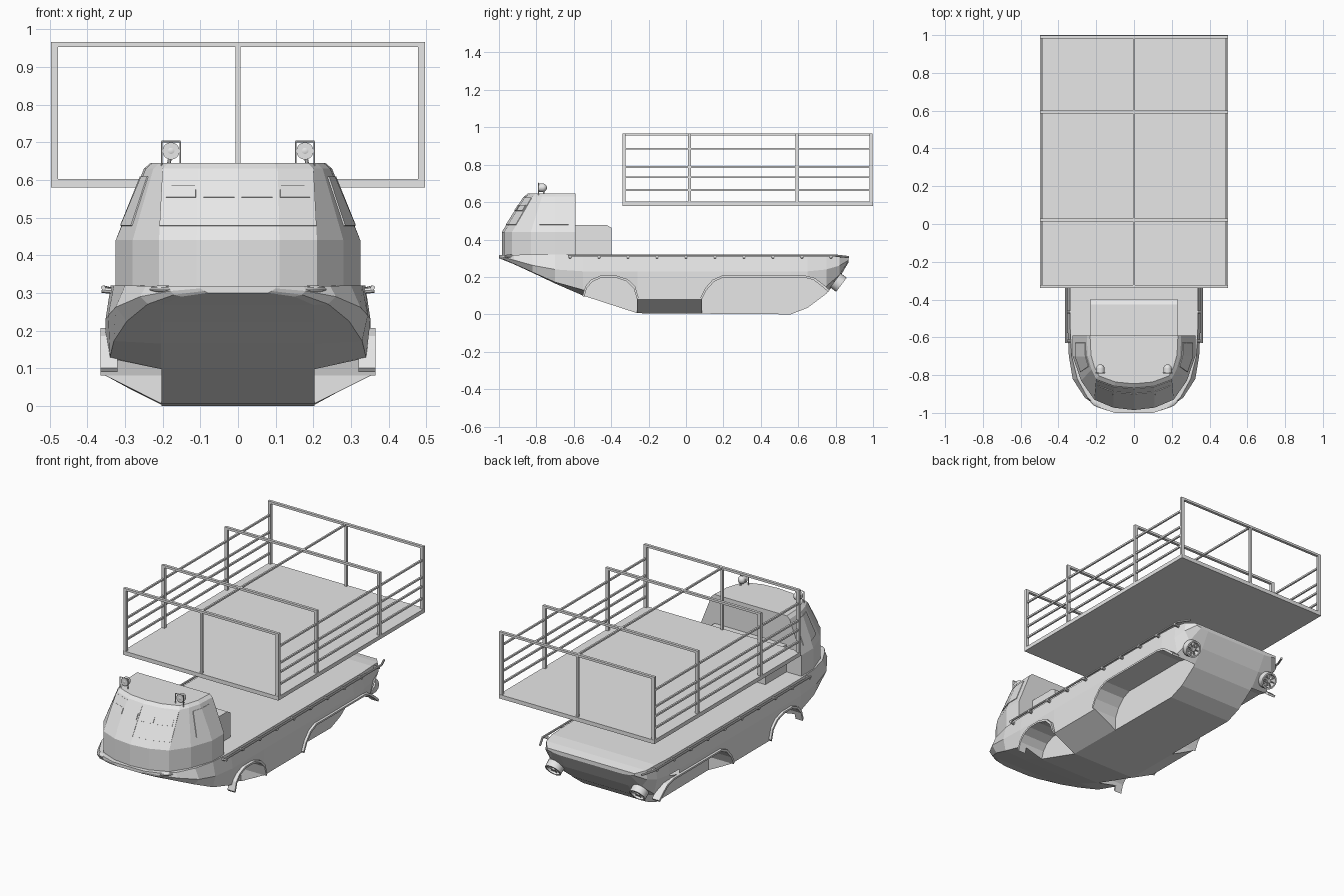
import bpy, bmesh, math
from mathutils import Vector, Matrix

if "Cube" in bpy.data.objects:
    bpy.data.objects.remove(bpy.data.objects["Cube"])

grey = bpy.data.materials.new("plain_grey")
grey.diffuse_color = (0.8, 0.8, 0.8, 1)
grey.use_nodes = True
grey.node_tree.nodes["Principled BSDF"].inputs["Base Color"].default_value = grey.diffuse_color


def finish(name, bm, smooth=False):
    bmesh.ops.recalc_face_normals(bm, faces=bm.faces)
    me = bpy.data.meshes.new(name)
    bm.to_mesh(me)
    bm.free()
    me.materials.append(grey)
    ob = bpy.data.objects.new(name, me)
    bpy.context.collection.objects.link(ob)
    if smooth:
        bpy.ops.object.select_all(action='DESELECT')
        ob.select_set(True)
        bpy.context.view_layer.objects.active = ob
        bpy.ops.object.shade_smooth_by_angle(angle=math.radians(30))
    return ob


def add_box(bm, x0, x1, y0, y1, z0, z1):
    m = Matrix.Translation(((x0 + x1) / 2, (y0 + y1) / 2, (z0 + z1) / 2)) @ \
        Matrix.Diagonal((x1 - x0, y1 - y0, z1 - z0, 1))
    bmesh.ops.create_cube(bm, size=1, matrix=m)


def add_rod(bm, a, b, r, sides=8):
    a, b = Vector(a), Vector(b)
    rot = (b - a).to_track_quat('Z', 'Y').to_matrix().to_4x4()
    bmesh.ops.create_cone(bm, cap_ends=True, segments=sides, radius1=r, radius2=r,
                          depth=(b - a).length, matrix=Matrix.Translation((a + b) / 2) @ rot)


def loft(bm, rings):
    vs = [[bm.verts.new(p) for p in ring] for ring in rings]
    n = len(vs[0])
    for a, b in zip(vs, vs[1:]):
        for i in range(n):
            bm.faces.new((a[i], a[(i + 1) % n], b[(i + 1) % n], b[i]))
    bm.faces.new(vs[0])
    bm.faces.new(vs[-1])


def prism(bm, profile, x0, x1):
    """Extrude a (y, z) profile along x."""
    loft(bm, [[(x, y, z) for y, z in profile] for x in (x0, x1)])


# Hull: y, then (half width, height) of bottom, chine, side and deck edge
stations = [
    (-1.00, (.08, .300), (.09, .305), (.10, .312), (.10, .318)),
    (-.975, (.15, .290), (.17, .295), (.18, .305), (.175, .318)),
    (-.92, (.20, .268), (.24, .270), (.26, .290), (.245, .318)),
    (-.82, (.205, .222), (.295, .225), (.325, .262), (.30, .32)),
    (-.70, (.205, .165), (.33, .172), (.345, .24), (.33, .32)),
    (-.55, (.205, .100), (.34, .130), (.352, .23), (.338, .32)),
    (-.26, (.205, .006), (.352, .08), (.352, .23), (.338, .32)),
    (.56, (.205, .0), (.352, .08), (.352, .23), (.338, .32)),
    (.65, (.205, .035), (.342, .10), (.35, .23), (.338, .32)),
    (.75, (.205, .110), (.32, .15), (.34, .24), (.332, .32)),
    (.82, (.20, .195), (.29, .21), (.325, .26), (.32, .312)),
    (.87, (.20, .280), (.25, .285), (.28, .29), (.28, .302)),
]
bm = bmesh.new()
loft(bm, [[(w, y, z) for w, z in p] + [(-w, y, z) for w, z in reversed(p)]
          for y, *p in stations])
hull = finish("hull", bm)

# Wheel wells cut through the sides, with flared arch rims
front_arch = [(-.545, .09), (-.53, .14), (-.50, .175), (-.45, .197), (-.38, .197),
              (-.32, .178), (-.28, .14), (-.262, .08)]
rear_arch = [(.085, .08), (.11, .13), (.15, .175), (.20, .197), (.63, .197),
             (.68, .185), (.72, .155), (.76, .12)]
for arch in (front_arch, rear_arch):
    outline = arch + [(arch[-1][0], -.1), (arch[0][0], -.1)]
    for s in (-1, 1):
        bm = bmesh.new()
        prism(bm, outline, s * .203, s * .5)
        cutter = finish("well_cutter", bm)
        cutter.hide_render = True
        mod = hull.modifiers.new("well", 'BOOLEAN')
        mod.operation, mod.solver, mod.object = 'DIFFERENCE', 'EXACT', cutter
        bpy.context.view_layer.objects.active = hull
        bpy.ops.object.modifier_apply(modifier=mod.name)
        bpy.data.objects.remove(cutter)
        bm = bmesh.new()
        cy = sum(p[0] for p in arch) / len(arch)
        outer = [(y + (.008 if y > cy else -.008), z + .01) for y, z in arch]
        prism(bm, arch + outer[::-1], s * .32, s * .366)
        finish("arch_rim", bm)

# Side grab rails on small brackets
bm = bmesh.new()
for s in (-1, 1):
    add_rod(bm, (s * .358, -.63, .314), (s * .358, .80, .314), .006)
    add_rod(bm, (s * .358, .80, .314), (s * .325, .87, .306), .006)
    for i in range(10):
        y = -.62 + i * .155
        add_rod(bm, (s * .33, y, .305), (s * .362, y, .308), .008)
finish("side_rails", bm, True)

# Bow cleats
bm = bmesh.new()
for s in (-1, 1):
    bmesh.ops.create_uvsphere(bm, u_segments=12, v_segments=8, radius=1, matrix=Matrix.Translation(
        (s * .20, -.945, .31)) @ Matrix.Rotation(s * .6, 4, 'Z') @ Matrix.Diagonal((.042, .02, .01, 1)))
finish("bow_cleats", bm, True)

# Cab: half plans at the waist and the roof, x and y
waist = [(0, -.985), (.11, -.972), (.21, -.93), (.28, -.83), (.325, -.70), (.325, -.59)]
roof = [(0, -.865), (.105, -.855), (.20, -.82), (.225, -.77), (.245, -.70), (.25, -.59)]


def full(plan, z, k=1.0):
    half = [(x * k, -.59 + (y + .59) * k, z) for x, y in plan]
    return half + [(-x, y, zz) for x, y, zz in half[:0:-1]]


bm = bmesh.new()
loft(bm, [full(waist, .312), full(waist, .44), full(roof, .63), full(roof, .645, .93)])
finish("cab", bm)


def cab_point(t, z):
    """Point on the sloped cab wall; t counts plan corners from the centre."""
    i = min(int(t), 4)
    f, s = t - i, (z - .44) / .19
    lo = Vector(waist[i]).lerp(Vector(waist[i + 1]), f)
    hi = Vector(roof[i]).lerp(Vector(roof[i + 1]), f)
    p = lo.lerp(hi, s)
    return Vector((p.x, p.y, z))


def cab_plate(name, ts, z0, z1, lift):
    """Thin plate lying on the cab wall, on both sides."""
    grid = [(cab_point(t, z0), cab_point(t, z1)) for t in ts]
    out = (grid[-1][0] - grid[0][0]).cross(grid[0][1] - grid[0][0]).normalized() * lift
    for s in (1, -1):
        bm = bmesh.new()
        loft(bm, [[Vector((s * p.x, p.y, p.z)) for p in (a, b, b + out, a + out)] for a, b in grid])
        finish(name, bm)


cab_plate("windscreen_panel", (0, 1, 2), .478, .622, .003)
cab_plate("front_window", (.08, .85), .552, .582, .006)
cab_plate("front_window", (1.04, 1.85), .552, .582, .006)
cab_plate("side_window", (3.3, 4, 4.65), .478, .608, .004)

# Locker behind the cab
bm = bmesh.new()
prism(bm, [(-.60, .31), (-.60, .478), (-.425, .478), (-.397, .462), (-.397, .31)], -.23, .23)
finish("rear_locker", bm)

# Roof lamps with wire guards
for s in (-1, 1):
    x = s * .178
    bm = bmesh.new()
    bmesh.ops.create_uvsphere(bm, u_segments=16, v_segments=10, radius=.022,
                              matrix=Matrix.Translation((x, -.765, .677)))
    add_rod(bm, (x, -.785, .677), (x, -.765, .677), .023, 16)
    add_rod(bm, (x + s * .008, -.76, .635), (x, -.762, .67), .005)
    c = [(x - .025, -.788, .63), (x - .025, -.788, .702), (x + .025, -.788, .702), (x + .025, -.788, .63)]
    for a, b in zip(c, c[1:]):
        add_rod(bm, a, b, .0025, 6)
    finish("roof_lamp", bm, True)

# Stern thrusters: ring, hub and spokes facing back and down
for s in (-1, 1):
    bm = bmesh.new()
    inner, outer, n = .038, .047, 20
    ring = []
    for i in range(n):
        a = 2 * math.pi * i / n
        ring.append([bm.verts.new((r * math.cos(a), r * math.sin(a), z))
                     for r, z in ((inner, -.02), (outer, -.02), (outer, .02), (inner, .02))])
    for i in range(n):
        p, q = ring[i], ring[(i + 1) % n]
        for j in range(4):
            bm.faces.new((p[j], p[(j + 1) % 4], q[(j + 1) % 4], q[j]))
    add_rod(bm, (0, 0, -.04), (0, 0, .018), .012, 12)
    for i in range(8):
        a = math.pi * i / 4
        add_rod(bm, (0, 0, .008), (.041 * math.cos(a), .041 * math.sin(a), .008), .004, 6)
    axis = Vector((0, .8, -.6)).to_track_quat('Z', 'Y').to_matrix().to_4x4()
    bm.transform(Matrix.Translation((s * .27, .815, .17)) @ axis)
    finish("stern_thruster", bm, True)

# Raised cargo platform floor
bm = bmesh.new()
add_box(bm, -.497, .497, -.34, 1.0, .58, .603)
finish("platform_floor", bm)

# Platform hoops: side posts and a top bar, centre post on the end ones
hoops = (-.331, .02, .594, .990)
bm = bmesh.new()
for k, y in enumerate(hoops):
    y0, y1 = y - .008, y + .008
    for s in (-1, 1):
        add_box(bm, min(s * .478, s * .497), max(s * .478, s * .497), y0, y1, .60, .966)
    add_box(bm, -.48, .48, y0, y1, .953, .966)
    if k in (0, 3):
        add_box(bm, -.006, .006, y - .006, y + .006, .60, .955)
finish("platform_hoops", bm)

# Side rails and the central roof rail
bm = bmesh.new()
for z in (.664, .733, .787, .885):
    for s in (-1, 1):
        add_box(bm, s * .488 - .005, s * .488 + .005, -.33, .99, z - .005, z + .005)
add_box(bm, -.005, .005, -.33, .99, .956, .966)
finish("platform_rails", bm)
